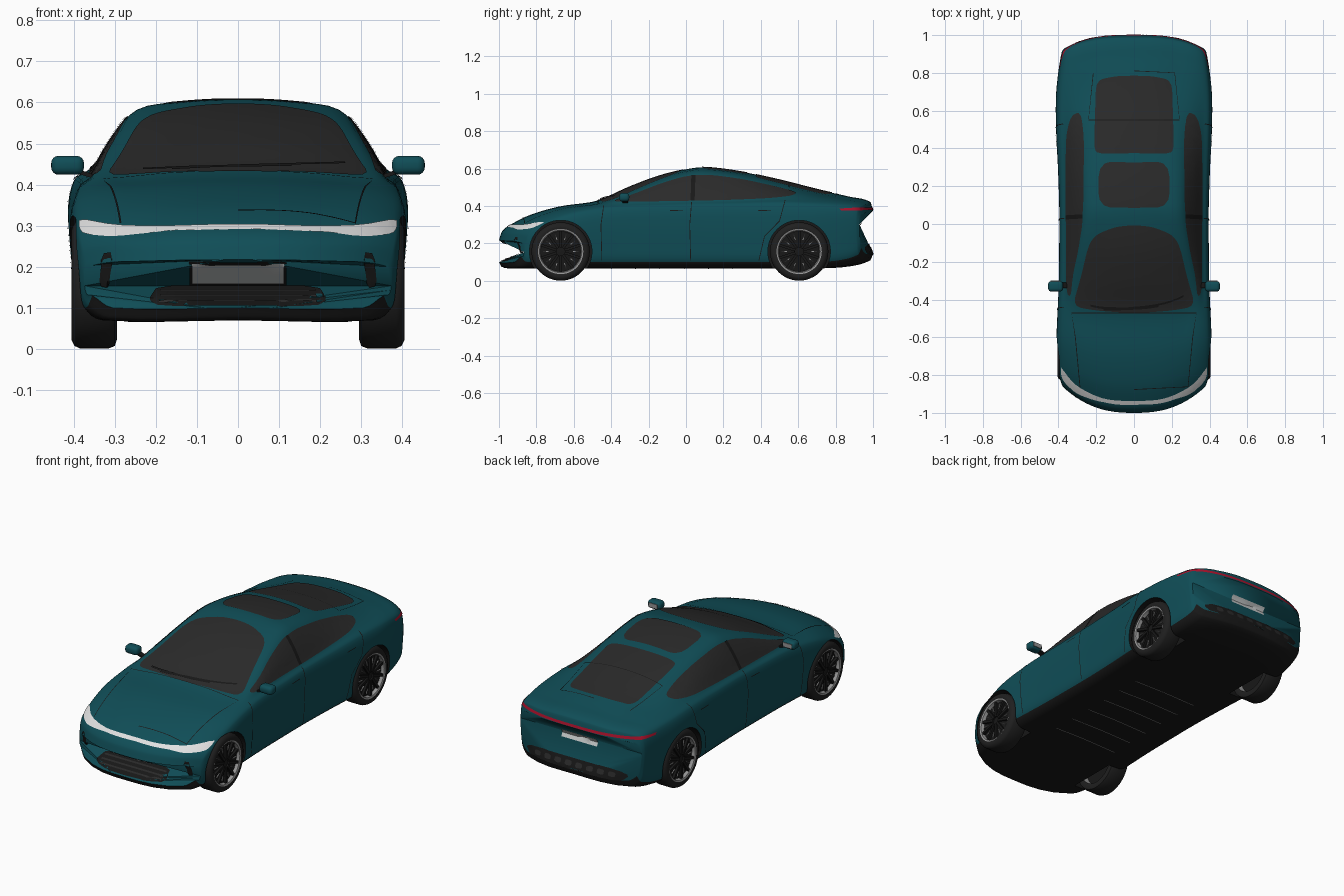
import bpy, bmesh, math
from mathutils import Vector, Matrix
from mathutils.bvhtree import BVHTree

default_cube = bpy.data.objects.get("Cube")
if default_cube:
    bpy.data.objects.remove(default_cube)


def material(name, *color):
    mat = bpy.data.materials.new(name)
    mat.use_nodes = True
    mat.diffuse_color = (*color, 1)
    shader = next(n for n in mat.node_tree.nodes if n.type == 'BSDF_PRINCIPLED')
    shader.inputs["Base Color"].default_value = (*color, 1)
    return mat


PAINT = material("teal paint", .005, .075, .095)
TRIM = material("black trim", .009, .009, .009)
GLASS = material("dark glass", .023, .023, .023)
TYRE = material("tyre rubber", .014, .014, .014)
CHROME = material("grey metal", .3, .3, .3)
LAMP = material("white lamp", .75, .75, .75)
RED = material("red lamp", .4, .006, .025)
PLATE = material("plate white", .58, .6, .6)


def shade(mesh):
    mesh.shade_smooth()
    mesh.set_sharp_from_angle(angle=math.radians(38))


def make_object(name, bm, *mats):
    mesh = bpy.data.meshes.new(name)
    bm.to_mesh(mesh)
    bm.free()
    for mat in mats:
        mesh.materials.append(mat)
    shade(mesh)
    obj = bpy.data.objects.new(name, mesh)
    bpy.context.scene.collection.objects.link(obj)
    return obj


def spline(rows, t):
    """Smooth interpolation of rows keyed by their first value."""
    last = len(rows) - 1
    i = max([k for k in range(last) if rows[k][0] <= t], default=0)

    def slope(k):
        a, b = rows[max(k - 1, 0)], rows[min(k + 1, last)]
        return [(q - p) / (b[0] - a[0]) for p, q in zip(a, b)]

    h = rows[i + 1][0] - rows[i][0]
    u = (t - rows[i][0]) / h
    e = u * u * (3 - 2 * u)
    return [p * (1 - e) + q * e + h * (m * u * (1 - u) ** 2 - n * u * u * (1 - u))
            for p, q, m, n in zip(rows[i], rows[i + 1], slope(i), slope(i + 1))]


# Body stations: y, floor z, half width, shoulder x, shoulder z, roof edge x, roof edge z, top z
STATIONS = [
    (-1, .10, .375, .365, .2, .25, .213, .217),
    (-.985, .075, .385, .377, .245, .25, .256, .262),
    (-.945, .07, .395, .383, .28, .25, .289, .296),
    (-.84, .07, .405, .38, .325, .25, .343, .35),
    (-.68, .07, .41, .375, .37, .25, .389, .397),
    (-.47, .07, .404, .367, .4, .28, .416, .43),
    (-.3, .07, .398, .362, .415, .3, .468, .503),
    (-.14, .07, .396, .36, .42, .275, .53, .562),
    (.02, .07, .395, .36, .425, .25, .576, .6),
    (.105, .07, .396, .36, .427, .245, .582, .607),
    (.286, .07, .402, .362, .43, .24, .56, .585),
    (.5, .07, .412, .365, .435, .225, .515, .54),
    (.714, .07, .413, .365, .427, .215, .465, .486),
    (.875, .08, .4, .36, .415, .22, .437, .45),
    (.985, .11, .383, .35, .395, .22, .412, .422),
    (1, .145, .373, .345, .355, .22, .37, .375),
]
SUB = 4


def section(y):
    _, floor, w, ws, zs, wr, ze, top = spline(STATIONS, y)
    zw = zs - .25 * (zs - floor)
    pts = [(0, floor), (w - .07, floor), (w - .02, floor + .03),
           (w - .006, floor + .45 * (zw - floor)), (w, zw),
           (w - .3 * (w - ws), zs - .25 * (zs - zw)), (ws, zs),
           ((ws + wr) / 2 + .008, (zs + ze) / 2 + .004), (wr, ze),
           (wr * .55, ze + .75 * (top - ze)), (0, top)]
    pts = [(-pts[1][0], pts[1][1])] + pts + [(-pts[-2][0], pts[-2][1])]
    rows, d = [], 0
    for k, p in enumerate(pts):
        d += math.dist(p, pts[k - 1]) if k else 0
        rows.append((d, *p))
    half = []
    for a, b in zip(rows[1:-2], rows[2:-1]):
        half += [spline(rows, a[0] + (b[0] - a[0]) * j / SUB)[1:] for j in range(SUB)]
    return half + [(0, top)]


def bow(x, y):
    """Curve the nose and tail in plan."""
    nose, tail = max(0, (-.4 - y) / .6), max(0, (y - .5) / .5)
    u = abs(x) / .4
    return y + .16 * nose * u ** 2.5 - .09 * tail * u ** 3


# Body shell
bm = bmesh.new()
ys = [a[0] + (b[0] - a[0]) * j / 5 for a, b in zip(STATIONS, STATIONS[1:]) for j in range(5)] + [1]
rings = []
for y in ys:
    half = section(y)
    ring = half + [(-x, z) for x, z in half[-2:0:-1]]
    rings.append([bm.verts.new((x, bow(x, y), z)) for x, z in ring])
count = len(rings[0])
for r, q in zip(rings, rings[1:]):
    for i in range(count):
        k = (i + 1) % count
        face = bm.faces.new((r[i], r[k], q[k], q[i]))
        face.material_index = int(min(i, count - 1 - i) < 2 * SUB)
caps = [bm.faces.new(rings[0]), bm.faces.new(rings[-1][::-1])]
bmesh.ops.triangulate(bm, faces=caps)
bmesh.ops.recalc_face_normals(bm, faces=bm.faces[:])
bm.normal_update()
surface = BVHTree.FromBMesh(bm)
body = make_object("body", bm, PAINT, TRIM)

# Wheel arches cut into the shell
AXLES = (-.67, .605)
bm = bmesh.new()
for side in (1, -1):
    for y in AXLES:
        place = Matrix.Translation((side * .39, y, .157)) @ Matrix.Rotation(math.pi / 2, 4, 'Y')
        bmesh.ops.create_cone(bm, cap_ends=True, segments=56, radius1=.167, radius2=.167,
                              depth=.24, matrix=place)
for face in bm.faces:
    face.material_index = 1
cutter = make_object("arch_cutter", bm, PAINT, TRIM)
cutter.hide_render = True
cut = body.modifiers.new("arches", 'BOOLEAN')
cut.operation, cut.solver, cut.object = 'DIFFERENCE', 'EXACT', cutter
graph = bpy.context.evaluated_depsgraph_get()
body.data = bpy.data.meshes.new_from_object(body.evaluated_get(graph))
body.modifiers.clear()
bpy.data.objects.remove(cutter)
shade(body.data)

AXES = {"top": (2, 1), "bottom": (2, -1), "front": (1, -1), "rear": (1, 1),
        "left": (0, 1), "right": (0, -1)}


def patch(name, outline, axis, mat, rounds=2, lift=.003, step=.02):
    """Thin panel with a flat outline, laid onto the body along an axis."""
    a, s = AXES[axis]
    for _ in range(rounds):
        nxt = outline[1:] + outline[:1]
        outline = [(p[0] + (q[0] - p[0]) * f, p[1] + (q[1] - p[1]) * f)
                   for p, q in zip(outline, nxt) for f in (.2, .8)]
    bm = bmesh.new()
    bm.faces.new([bm.verts.new((*p[:a], 0, *p[a:])) for p in outline])
    bmesh.ops.triangulate(bm, faces=bm.faces[:])
    for k in {0, 1, 2} - {a}:
        low, high = min(v.co[k] for v in bm.verts), max(v.co[k] for v in bm.verts)
        normal = Vector([float(j == k) for j in range(3)])
        for j in range(1, math.ceil((high - low) / step)):
            bmesh.ops.bisect_plane(bm, geom=bm.verts[:] + bm.edges[:] + bm.faces[:],
                                   plane_co=normal * (low + j * step), plane_no=normal)
    ray = Vector([-s * float(j == a) for j in range(3)])
    for v in bm.verts:
        hit, normal = surface.ray_cast(v.co - ray * 2, ray)[:2]
        if hit is None:
            hit, normal = surface.find_nearest(v.co - ray * .8)[:2]
        v.co = hit + normal * lift
    bm.normal_update()
    if sum(f.normal[a] for f in bm.faces) * s < 0:
        bmesh.ops.reverse_faces(bm, faces=bm.faces[:])
    return make_object(name, bm, mat)


def seam(name, pts, axis, mat=TRIM, width=.004, lift=.0035):
    """Thin ribbon along a line on the body."""
    left, right = [], []
    for k, (u, v) in enumerate(pts):
        a, b = pts[max(k - 1, 0)], pts[min(k + 1, len(pts) - 1)]
        n = Vector((a[1] - b[1], b[0] - a[0])).normalized() * width / 2
        left.append((u + n.x, v + n.y))
        right.append((u - n.x, v - n.y))
    return patch(name, left + right[::-1], axis, mat, rounds=0, lift=lift)


def mirrored(half):
    return half + [(-x, v) for x, v in reversed(half) if x > 0]


def rectangle(w, low, high):
    return [(-w, low), (w, low), (w, high), (-w, high)]


# Glass on top
patch("windscreen", mirrored([(0, -.005), (.1, -.015), (.2, -.055), (.24, -.11), (.28, -.28),
                              (.325, -.435), (.2, -.458), (0, -.472)]), "top", GLASS)
patch("sunroof", mirrored([(0, .085), (.19, .09), (.185, .33), (0, .325)]), "top", GLASS)
patch("rear_window", mirrored([(0, .375), (.2, .37), (.21, .42), (.205, .6), (.2, .76),
                               (.1, .782), (0, .785)]), "top", GLASS)

# Lamps, grille and plates
patch("front_light_bar", mirrored([(0, .303), (.2, .297), (.3, .3), (.385, .316), (.386, .295),
                                   (.375, .278), (.3, .271), (.2, .285), (0, .291)]), "front", LAMP, 1)
patch("front_grille", mirrored([(0, .152), (.195, .152), (.218, .118), (.19, .103), (0, .103)]),
      "front", TRIM, 1)
for z in (.115, .127, .139):
    seam("grille_slat", [(-.19, z), (.19, z)], "front", GLASS, lift=.005)
patch("front_plate_frame", rectangle(.118, .157, .213), "front", TRIM, 0)
patch("front_plate", rectangle(.112, .162, .208), "front", PLATE, 0, .005)
patch("tail_light_bar", mirrored([(0, .392), (.355, .392), (.355, .377), (0, .378)]), "rear", RED, 0)
patch("rear_plate", rectangle(.11, .275, .322), "rear", PLATE, 0)
patch("rear_diffuser", mirrored([(0, .195), (.26, .195), (.32, .175), (.28, .14), (0, .14)]),
      "rear", TRIM, 1)
for k in range(8):
    x = (k - 3.5) * .065
    patch("diffuser_vent", [(x - .02, .155), (x + .02, .155), (x + .02, .18), (x - .02, .18)],
          "rear", GLASS, 2, .005)

# Panel gaps, wipers and floor ribs
seam("bonnet_gap", mirrored([(.33, -.47), (.31, -.6), (.285, -.86), (0, -.875)][::-1]), "top")
seam("boot_gap", mirrored([(0, .81), (.215, .8), (.24, .55)]), "top")
seam("long_wiper", [(-.16, .432), (0, .44), (.26, .447)], "front", lift=.008)
seam("short_wiper", [(-.23, .432), (-.1, .437), (.13, .44)], "front", lift=.008)
for k in range(6):
    y = k * .13 - .4
    seam("floor_rib", [(-.2, y), (.2, y)], "bottom", CHROME)

# Parts on both sides
for side, axis in ((1, "left"), (-1, "right")):
    patch("side_window", [(-.41, .42), (-.28, .462), (-.14, .518), (0, .56), (.12, .567), (.3, .543),
                          (.48, .503), (.595, .472), (.57, .454), (.45, .44), (.2, .43),
                          (-.2, .423)], axis, GLASS, 2)
    seam("door_pillar", [(.035, .428), (.04, .563)], axis, width=.022, lift=.005)
    seam("front_door_gap", [(-.44, .4), (-.455, .3), (-.45, .11)], axis)
    seam("middle_door_gap", [(.03, .42), (.02, .3), (.025, .11)], axis)
    seam("rear_door_gap", [(.53, .43), (.5, .32), (.42, .24), (.39, .11)], axis)
    for y in (-.05, .42):
        seam("door_handle", [(y - .035, .375), (y + .035, .377)], axis)
    patch("tail_light_end", [(.82, .386), (.94, .392), (.94, .376), (.83, .376)], axis, RED, 0)
    patch("bumper_vent", [(side * x, z) for x, z in ((.303, .235), (.33, .232), (.338, .15), (.315, .145))],
          "front", TRIM, 1)


def box(bm, place, size, index=0):
    made = bmesh.ops.create_cube(bm, size=1, matrix=place @ Matrix.Diagonal((*size, 1)))
    for face in {f for v in made["verts"] for f in v.link_faces}:
        face.material_index = index


# Door mirrors
for side in (1, -1):
    bm = bmesh.new()
    box(bm, Matrix.Translation((side * .415, -.33, .447)), (.08, .056, .046))
    bmesh.ops.bevel(bm, geom=bm.edges[:], offset=.018, segments=4, profile=.5, affect='EDGES')
    box(bm, Matrix.Translation((side * .415, -.302, .447)), (.052, .004, .024), 2)
    tilt = Matrix.Rotation(-side * .3, 4, 'Y')
    box(bm, Matrix.Translation((side * .365, -.325, .424)) @ tilt, (.07, .03, .01), 1)
    make_object("door_mirror", bm, PAINT, TRIM, CHROME)

# Wheels: closed profile of (x, radius, material slot), spun round the axle
PROFILE = [(.392, 0, 1), (.388, .05, 1), (.384, .108, 2), (.401, .113, 2), (.404, .121, 0),
           (.406, .135, 0), (.398, .15, 0), (.385, .156, 0), (.315, .156, 0), (.3, .15, 0),
           (.295, .135, 0), (.3, .118, 2), (.33, .112, 1), (.33, 0, 1)]
SPIN = 48
for side in (1, -1):
    for y, label in zip(AXLES, ("front_wheel", "rear_wheel")):
        bm = bmesh.new()
        loops = [[bm.verts.new((side * x, y + r * math.sin(math.tau * k / SPIN),
                                .157 + r * math.cos(math.tau * k / SPIN))) for k in range(SPIN)]
                 for x, r, _ in PROFILE]
        for row, a, b in zip(PROFILE, loops, loops[1:]):
            for k in range(SPIN):
                face = bm.faces.new((a[k - 1], a[k], b[k], b[k - 1]))
                face.material_index = row[2]
        bmesh.ops.remove_doubles(bm, verts=bm.verts[:], dist=1e-5)
        bmesh.ops.recalc_face_normals(bm, faces=bm.faces[:])
        for k in range(20):
            turn = Matrix.Translation((side * .391, y, .157)) @ Matrix.Rotation(math.tau * k / 20, 4, 'X')
            if k % 2:
                box(bm, turn @ Matrix.Translation((0, 0, .08)), (.006, .004, .03), 2)
            else:
                box(bm, turn @ Matrix.Translation((0, 0, .066)), (.016, .014, .088), 1)
        make_object(label, bm, TYRE, TRIM, CHROME)
